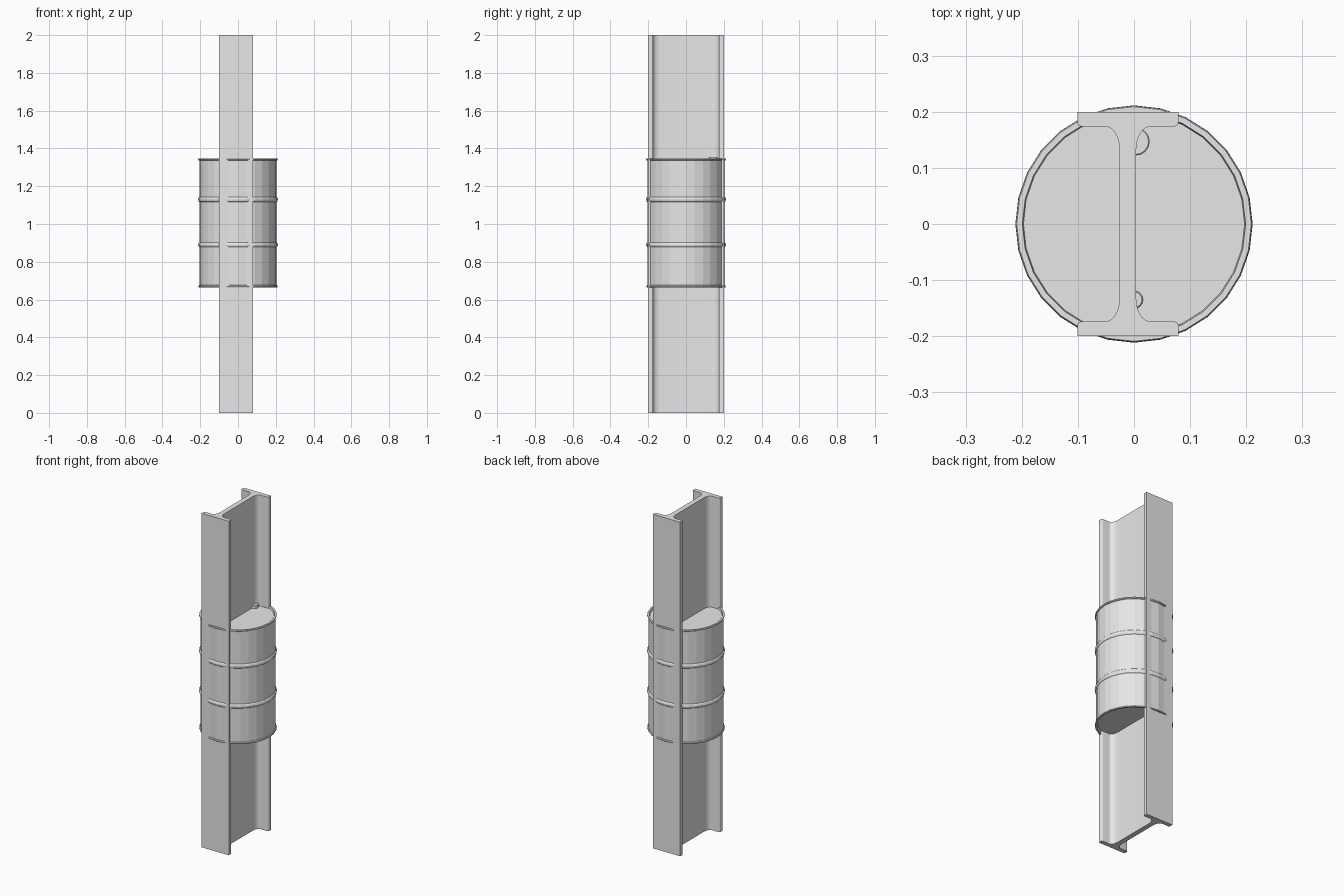
import bpy, bmesh, math

if "Cube" in bpy.data.objects:
    bpy.data.objects.remove(bpy.data.objects["Cube"])

grey = bpy.data.materials.new("light_grey")
grey.diffuse_color = (0.8, 0.8, 0.8, 1)
grey.use_nodes = True
grey.node_tree.nodes["Principled BSDF"].inputs["Base Color"].default_value = grey.diffuse_color


def finish(name, bm):
    bmesh.ops.remove_doubles(bm, verts=bm.verts, dist=1e-5)
    bmesh.ops.recalc_face_normals(bm, faces=bm.faces)
    me = bpy.data.meshes.new(name)
    bm.to_mesh(me)
    bm.free()
    me.materials.append(grey)
    ob = bpy.data.objects.new(name, me)
    bpy.context.collection.objects.link(ob)
    return ob


def lathe(name, profile, sides, cx=0, cy=0):
    """Closed revolved solid; profile starts and ends on the axis."""
    bm = bmesh.new()
    rings = []
    for r, z in profile:
        if r == 0:
            rings.append([bm.verts.new((cx, cy, z))])
        else:
            rings.append([bm.verts.new((cx + r * math.sin(2 * math.pi * i / sides),
                                        cy + r * math.cos(2 * math.pi * i / sides), z))
                          for i in range(sides)])
    for a, b in zip(rings, rings[1:]):
        for i in range(sides):
            j = (i + 1) % sides
            if len(a) == 1:
                bm.faces.new((a[0], b[i], b[j]))
            elif len(b) == 1:
                bm.faces.new((a[i], a[j], b[0]))
            else:
                bm.faces.new((a[i], a[j], b[j], b[i]))
    return finish(name, bm)


# I-beam: quarter profile with rounded flange tip and web fillet, mirrored
CX, HALF, WEB, INNER, OUTER = -0.011, 0.09, 0.015, 0.174, 0.2
quarter = [(HALF, OUTER)]
for k in range(5):  # rounded tip
    a = math.radians(90 * k / 4)
    quarter.append((HALF - 0.007 + 0.007 * math.cos(a), INNER + 0.007 - 0.007 * math.sin(a)))
for k in range(9):  # fillet
    a = math.radians(90 * k / 8)
    quarter.append((WEB + 0.026 * (1 - math.sin(a)), INNER - 0.04 * (1 - math.cos(a))))
right = quarter + [(x, -y) for x, y in reversed(quarter)]
outline = right + [(-x, y) for x, y in reversed(right)]
bm = bmesh.new()
face = bm.faces.new([bm.verts.new((CX + x, y, 0)) for x, y in outline])
ext = bmesh.ops.extrude_face_region(bm, geom=[face], use_keep_orig=True)
for v in ext["geom"]:
    if isinstance(v, bmesh.types.BMVert):
        v.co.z = 2.0
beam = finish("steel_beam", bm)
bpy.context.view_layer.objects.active = beam
beam.select_set(True)
bpy.ops.object.shade_smooth_by_angle(angle=math.radians(30))

# Drum: recessed ends, rolled rims and two bulged ribs
R, Z0, Z1 = 0.205, 0.665, 1.347
rib = [(0, -0.013), (0.004, -0.009), (0.0065, 0), (0.004, 0.009), (0, 0.013)]
profile = [(0, Z0 + 0.018), (0.197, Z0 + 0.018), (0.199, Z0), (0.209, Z0),
           (0.211, Z0 + 0.004), (0.209, Z0 + 0.009), (R, Z0 + 0.011)]
for zr in (0.89, 1.13):
    profile += [(R + d, zr + h) for d, h in rib]
profile += [(R, Z1 - 0.011), (0.209, Z1 - 0.009), (0.211, Z1 - 0.004),
            (0.209, Z1), (0.199, Z1), (0.197, Z1 - 0.012), (0, Z1 - 0.012)]
lathe("drum", profile, 28)

# Bungs on the lid
for name, x, y, r, top in (("large_bung", 0.003, 0.147, 0.025, 1.353),
                           ("small_bung", 0.0, -0.135, 0.016, 1.344)):
    lathe(name, [(0, 1.33), (r, 1.33), (r, top - 0.002), (r - 0.002, top), (0, top)], 16, x, y)
